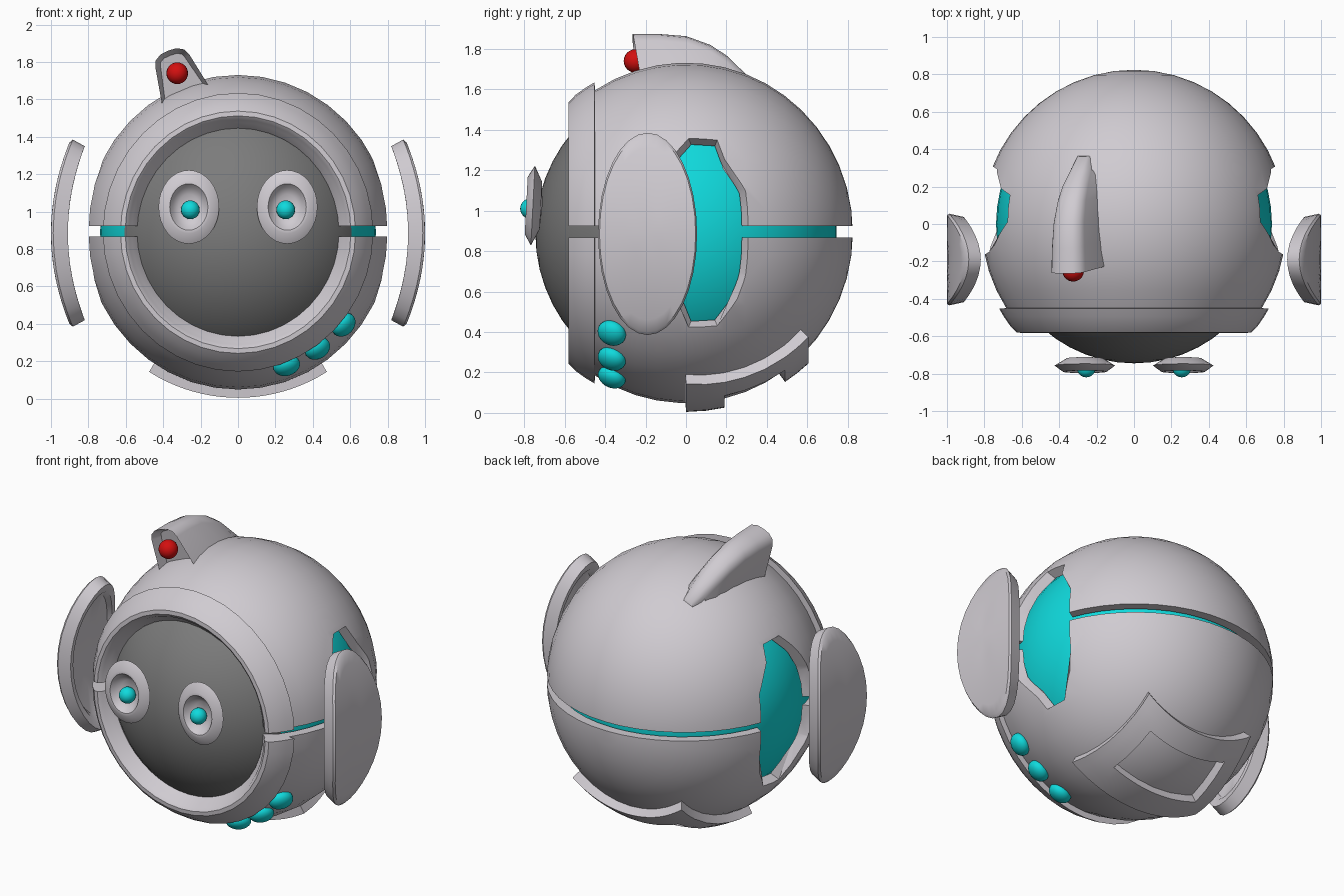
import bpy, bmesh
from math import sin, cos, acos, pi, sqrt, radians
from mathutils import Vector

if "Cube" in bpy.data.objects:
    bpy.data.objects.remove(bpy.data.objects["Cube"])

MID = 0.89  # height of the body centre


def material(name, rgb):
    m = bpy.data.materials.new(name)
    m.use_nodes = True
    m.diffuse_color = (*rgb, 1)
    for n in m.node_tree.nodes:
        if n.type == "BSDF_PRINCIPLED":
            n.inputs["Base Color"].default_value = (*rgb, 1)
    return m


WHITE = material("pale grey", (0.63, 0.60, 0.64))
DARK = material("dark grey", (0.2, 0.2, 0.2))
CYAN = material("cyan", (0.005, 0.70, 0.72))
RED = material("red", (0.65, 0.005, 0.005))


def activate(ob):
    bpy.ops.object.select_all(action="DESELECT")
    ob.select_set(True)
    bpy.context.view_layer.objects.active = ob


def smooth(ob, angle=38):
    activate(ob)
    bpy.ops.object.shade_smooth_by_angle(angle=radians(angle))


def make(name, bm, *mats, recalc=True):
    if recalc:
        bmesh.ops.recalc_face_normals(bm, faces=bm.faces[:])
    me = bpy.data.meshes.new(name)
    bm.to_mesh(me)
    bm.free()
    for m in mats:
        me.materials.append(m)
    ob = bpy.data.objects.new(name, me)
    bpy.context.collection.objects.link(ob)
    return ob


def lathe(name, profile, warp, *mats, segs=32):
    """Spin (radius, y) points round the y axis, then move each vertex by warp."""
    bm = bmesh.new()
    vs = [bm.verts.new((r, y, 0)) for r, y in profile]
    for a, b in zip(vs, vs[1:]):
        bm.edges.new((a, b))
    bmesh.ops.spin(bm, geom=bm.verts[:] + bm.edges[:], cent=(0, 0, 0), axis=(0, 1, 0),
                   dvec=(0, 0, 0), angle=2 * pi, steps=segs, use_merge=False)
    bmesh.ops.remove_doubles(bm, verts=bm.verts[:], dist=1e-4)
    for v in bm.verts:
        v.co = warp(*v.co)
    return make(name, bm, *mats)


def ball(name, loc, size, mat, normal=(0, 0, 1)):
    bm = bmesh.new()
    bmesh.ops.create_uvsphere(bm, u_segments=20, v_segments=12, radius=1)
    ob = make(name, bm, mat)
    ob.location, ob.scale = loc, size
    ob.rotation_mode = "QUATERNION"
    ob.rotation_quaternion = Vector(normal).to_track_quat("Z", "Y")
    smooth(ob, 60)
    return ob


def apply_modifier(ob, kind, **settings):
    mod = ob.modifiers.new(kind, kind)
    for key, value in settings.items():
        setattr(mod, key, value)
    activate(ob)
    bpy.ops.object.modifier_apply(modifier=mod.name)


def cut(ob, cutter):
    apply_modifier(ob, "BOOLEAN", operation="DIFFERENCE", solver="EXACT", object=cutter)
    bpy.data.objects.remove(cutter)


def arc(radius, start, end, n):
    steps = [start + (end - start) * i / n for i in range(n + 1)]
    return [(radius * sin(t), radius * cos(t)) for t in steps]


def body_warp(x, y, z):
    return (x * 0.99, y, MID + z * 1.02)


# Inner ball: dark face in front, cyan core behind
core = lathe("inner_ball", arc(0.745, 0, pi, 26), body_warp, DARK, CYAN, segs=48)
for p in core.data.polygons:
    p.material_index = 0 if p.center.y < -0.42 else 1
smooth(core)

# Outer shell with stepped front rim
rim = [(0.73, -0.452), (0.705, -0.495), (0.67, -0.545), (0.635, -0.58), (0.61, -0.582),
       (0.59, -0.565), (0.575, -0.535), (0.548, -0.515), (0.545, -0.505)]
profile = (arc(0.825, 0, acos(-0.45 / 0.825), 16) + rim
           + arc(0.765, acos(-0.46 / 0.765), 0, 16))
shell = lathe("outer_shell", profile, body_warp, WHITE, segs=40)

# Seam round the middle of the shell
bm = bmesh.new()
bmesh.ops.create_cube(bm, size=1)
for v in bm.verts:
    v.co = (v.co.x * 2, v.co.y * 2, 0.896 + v.co.z * 0.056)
cut(shell, make("seam_cutter", bm))

# Eight-sided tapered side openings
for side in (-1, 1):
    bm = bmesh.new()
    rings = []
    for x in (0.5, 1.0):
        hy, hz = 0.25 + 0.6 * (x - 0.8), 0.47 + 0.6 * (x - 0.68)
        rings.append([bm.verts.new((side * x, 0.085 + 1.08 * hy * cos(pi * (k + .5) / 4),
                                    MID + 1.08 * hz * sin(pi * (k + .5) / 4)))
                      for k in range(8)])
    for k in range(8):
        j = (k + 1) % 8
        bm.faces.new((rings[0][k], rings[0][j], rings[1][j], rings[1][k]))
    for ring in rings:
        bm.faces.new(ring)
    cut(shell, make("opening_cutter", bm))
smooth(shell)

# Ear plates: bent ovals with a recessed inner side
plate = [(0, 0), (0.3, 0), (0.6, 0), (0.85, 0), (0.97, 0), (1, -0.012), (0.93, -0.09),
         (0.82, -0.09), (0.76, -0.065), (0.4, -0.065), (0, -0.065)]
# Eyes: oval dishes
dish = [(0, -0.735), (0.35, -0.74), (0.53, -0.765), (0.63, -0.79), (0.72, -0.79),
        (1, -0.757), (0.6, -0.718), (0, -0.71)]
for side, word in ((1, "left"), (-1, "right")):
    smooth(lathe(word + "_ear_plate", plate, lambda x, y, z: (
        side * (1 + y - 0.105 * z * z), -0.19 + 0.245 * x, 0.885 + 0.5 * z), WHITE))
    smooth(lathe(word + "_eye_dish", dish, lambda x, y, z: (
        side * 0.263 + 0.162 * x, y + 0.01 * z, 1.025 + 0.197 * z), WHITE))
    ball(word + "_pupil", (side * 0.255, -0.77, 1.01), (0.05, 0.05, 0.05), CYAN)

# Lamp hood: arched sections leaning outwards, shrinking to the back
UP, ACROSS = Vector((-0.358, 0, 0.934)), Vector((0.934, 0, 0.358))
bm = bmesh.new()
rows = []
for y, top, w in ((-0.265, 1.04, 1), (-0.13, 1.04, 0.96), (0, 1.03, 0.9), (0.12, 0.985, 0.82),
                  (0.2, 0.93, 0.74), (0.28, 0.85, 0.6), (0.36, 0.77, 0.45)):
    half = [(0.143, 0.74), (0.097, top - 0.06), (0.082, top - 0.025), (0.045, top - 0.004)]
    outline = [(-u, h) for u, h in half] + [(0, top)] + half[::-1]
    rows.append([bm.verts.new(UP * h + ACROSS * u * w
                              + Vector((0, y + 0.15 * max(top - h, 0), MID)))
                 for u, h in outline])
n = len(rows[0])
for a, b in zip(rows, rows[1:]):
    for k in range(n):
        bm.faces.new((a[k], a[(k + 1) % n], b[(k + 1) % n], b[k]))
front = bm.faces.new(rows[0])
bm.faces.new(rows[-1])
bmesh.ops.recalc_face_normals(bm, faces=bm.faces[:])
bmesh.ops.inset_region(bm, faces=[front], thickness=0.028)
bmesh.ops.translate(bm, verts=front.verts[:], vec=(0, 0.06, 0))
smooth(make("lamp_hood", bm, WHITE))
ball("lamp", (-0.325, -0.25, 1.74), (0.058, 0.058, 0.058), RED)

# Three buttons on the lower left of the rim
for i, (x, z) in enumerate(((0.565, 0.395), (0.425, 0.268), (0.26, 0.177))):
    ball("button_%d" % (i + 1), (x, -0.367, z), (0.075, 0.07, 0.05), CYAN, (x, -0.367, z - MID))

# Raised square frame under the body
bm = bmesh.new()
ys = (0, 0.1, 0.19, 0.29, 0.39, 0.49, 0.55, 0.605)
grid = {}
for i in range(-10, 11):
    for j, y in enumerate(ys):
        x = i / 10 * (0.475 - 0.14 * y)
        grid[i, j] = bm.verts.new((x, y, MID - sqrt(0.885 ** 2 - x * x - y * y)))
for i in range(-10, 10):
    for j in range(len(ys) - 1):
        if not (-7 <= i < 7 and 2 <= j < 5):
            bm.faces.new((grid[i, j], grid[i, j + 1], grid[i + 1, j + 1], grid[i + 1, j]))
bmesh.ops.delete(bm, geom=[v for v in bm.verts if not v.link_faces], context="VERTS")
frame = make("bottom_frame", bm, WHITE, recalc=False)
apply_modifier(frame, "SOLIDIFY", thickness=0.09, offset=-1)
smooth(frame)
